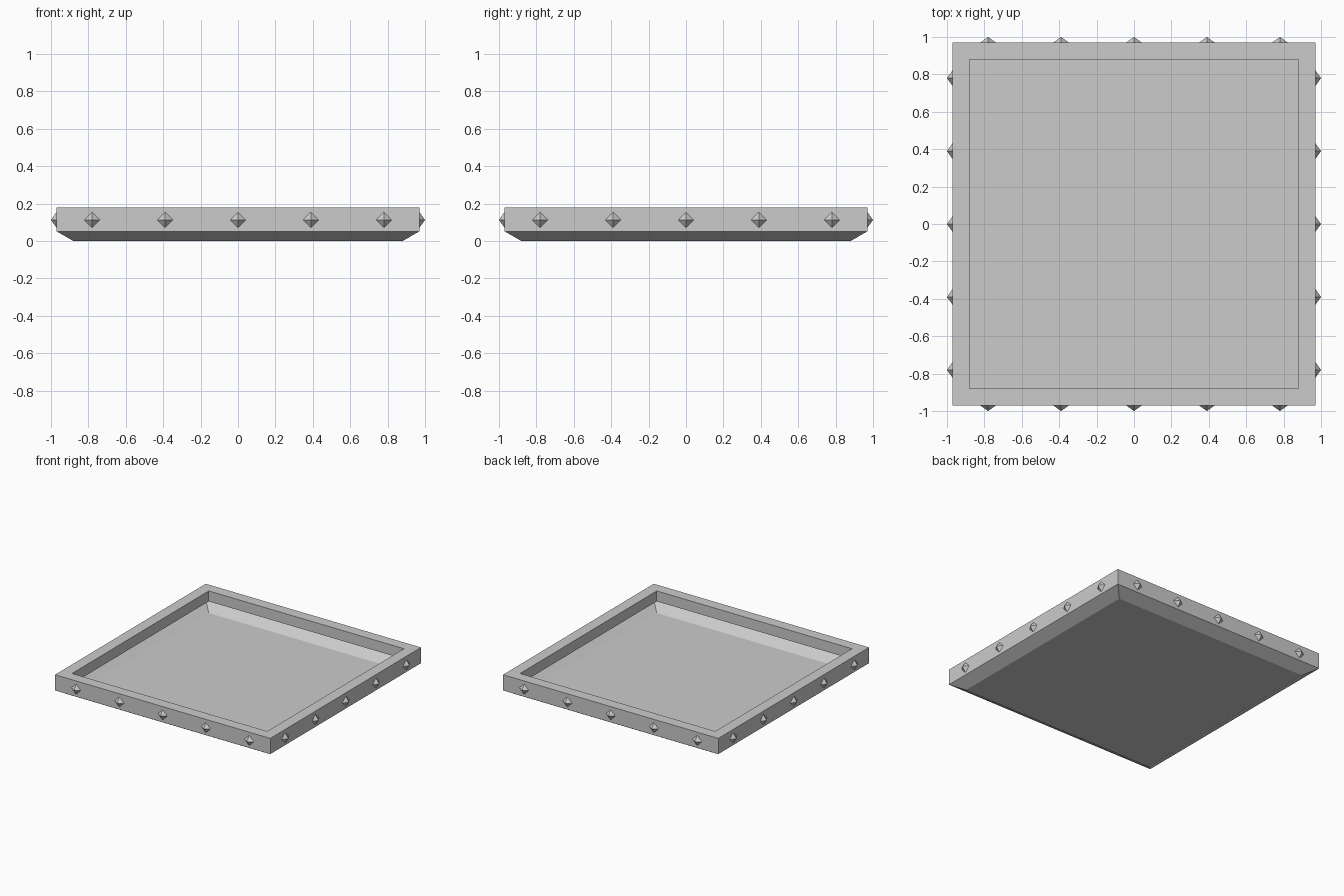
import bpy, bmesh
from math import pi
from mathutils import Matrix

if "Cube" in bpy.data.objects:
    bpy.data.objects.remove(bpy.data.objects["Cube"])


def add_object(name, bm):
    me = bpy.data.meshes.new(name)
    bm.to_mesh(me)
    bm.free()
    ob = bpy.data.objects.new(name, me)
    bpy.context.collection.objects.link(ob)
    return ob


# tray: thin shell of square rings (half width, height) from base to rim and inner lip
profile = [(0.88, 0), (0.97, 0.052), (0.97, 0.18), (0.88, 0.18), (0.88, 0.095)]
bm = bmesh.new()
rings = [[bm.verts.new((sx * h, sy * h, z))
          for sx, sy in ((-1, -1), (1, -1), (1, 1), (-1, 1))] for h, z in profile]
bm.faces.new(rings[0][::-1])
for a, b in zip(rings, rings[1:]):
    for i in range(4):
        j = (i + 1) % 4
        bm.faces.new((a[i], a[j], b[j], b[i]))
add_object("tray", bm)

# four-sided pointed studs, five along each side
for side, label in enumerate(("front", "right", "back", "left")):
    bm = bmesh.new()
    turn = Matrix.Rotation(side * pi / 2, 4, 'Z')
    for k in range(-2, 3):
        place = (turn @ Matrix.Translation((0.39 * k, -0.985, 0.113))
                 @ Matrix.Rotation(pi / 2, 4, 'X'))
        bmesh.ops.create_cone(bm, cap_ends=False, segments=4, radius1=0.042,
                              radius2=0, depth=0.03, matrix=place)
    bmesh.ops.remove_doubles(bm, verts=bm.verts, dist=0.0001)
    add_object(label + "_studs", bm)
